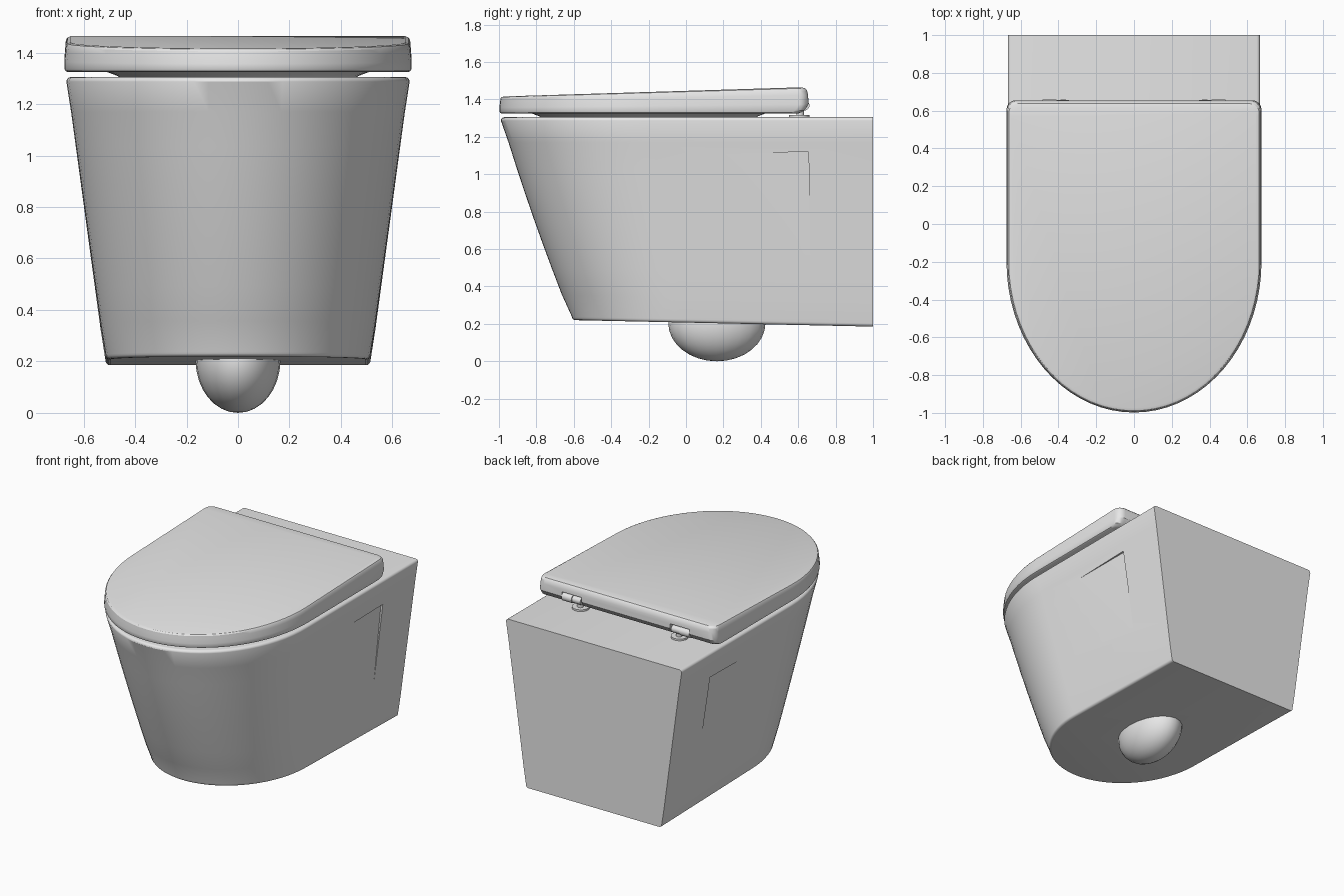
import bpy, bmesh, math
from mathutils import Vector

cube = bpy.data.objects.get("Cube")
if cube:
    bpy.data.objects.remove(cube, do_unlink=True)

ceramic = bpy.data.materials.new("ceramic_grey")
ceramic.use_nodes = True
GREY = (0.8, 0.8, 0.8, 1)
ceramic.diffuse_color = GREY
ceramic.node_tree.nodes["Principled BSDF"].inputs["Base Color"].default_value = GREY

TOP = 1.305


def make(name, bm):
    """Turn a bmesh into a linked object with outward normals."""
    bmesh.ops.recalc_face_normals(bm, faces=bm.faces[:])
    mesh = bpy.data.meshes.new(name)
    bm.to_mesh(mesh)
    bm.free()
    mesh.materials.append(ceramic)
    ob = bpy.data.objects.new(name, mesh)
    bpy.context.collection.objects.link(ob)
    return ob


def loft(name, rings):
    """Skin a stack of rings and cap both ends."""
    bm = bmesh.new()
    rows = [[bm.verts.new(p) for p in ring] for ring in rings]
    n = len(rows[0])
    for a, b in zip(rows, rows[1:]):
        for i in range(n):
            j = (i + 1) % n
            bm.faces.new((a[i], a[j], b[j], b[i]))
    bm.faces.new(rows[0])
    bm.faces.new(rows[-1])
    return make(name, bm)


def outline(hw, y0, front, back, r=0):
    """D shape: elliptical front, straight sides, optional rear corner radius."""
    half = []
    if r:
        for k in range(7):
            a = math.pi / 2 * (1 - k / 6)
            half.append((hw - r + r * math.cos(a), back - r + r * math.sin(a)))
    else:
        half.append((hw, back))
    steps = 18
    for k in range(steps):
        a = math.pi / 2 * k / steps
        half.append((hw * math.cos(a), y0 - (y0 - front) * math.sin(a)))
    return half + [(0, front)] + [(-x, y) for x, y in reversed(half)]


def cut(ob, cutter):
    """Subtract a cutter, then discard it."""
    mod = ob.modifiers.new("cut", 'BOOLEAN')
    mod.operation, mod.solver, mod.object = 'DIFFERENCE', 'EXACT', cutter
    bpy.context.view_layer.objects.active = ob
    bpy.ops.object.modifier_apply(modifier=mod.name)
    bpy.data.objects.remove(cutter, do_unlink=True)


def box(name, lo, hi):
    bm = bmesh.new()
    bmesh.ops.create_cube(bm, size=1)
    for v in bm.verts:
        v.co = [l + (c + 0.5) * (h - l) for c, l, h in zip(v.co, lo, hi)]
    return make(name, bm)


def rod(name, start, end, radius):
    """Cylinder between two points."""
    start, end = Vector(start), Vector(end)
    bm = bmesh.new()
    bmesh.ops.create_cone(bm, cap_ends=True, segments=24, radius1=radius,
                          radius2=radius, depth=(end - start).length)
    turn = (end - start).to_track_quat('Z', 'Y')
    for v in bm.verts:
        v.co = turn @ v.co + (start + end) / 2
    return make(name, bm)


# Bowl body: tapering shell with rounded rims and a slightly sloping underside
def floor_z(y):
    return 0.207 - 0.0217 * y


def body_ring(t, dz=0, inset=0):
    front = -0.61 - 0.38 * t - 0.06 * t * (1 - t) + inset
    plan = outline(0.515 + 0.152 * t - inset, -0.2 * t, front, 1)
    return [(x, y, floor_z(y) + (TOP - floor_z(y)) * t + dz) for x, y in plan]


R = 0.018
arc = [(R * (1 - math.cos(a)), R * (1 - math.sin(a)))
       for a in (math.pi / 2 * k / 4 for k in range(5))]
rings = [body_ring(0, dz, i) for dz, i in arc]
rings += [body_ring(k / 8) for k in range(1, 8)]
rings += [body_ring(1, -dz, i) for dz, i in reversed(arc)]
body = loft("bowl_body", rings)


# Tapered shallow recess on each flank, deepest at its upper rear corner
def flank(y, z, off=0):
    t = (z - floor_z(y)) / (TOP - floor_z(y))
    return Vector((0.515 + 0.152 * t + off, y, z))


corners = [(0.655, 1.12), (0.2, 1.11), (0.667, 0.55)]
for side in (1, -1):
    inner = [flank(y, z, d) for (y, z), d in zip(corners, (-0.014, 0.0005, 0.0005))]
    outer = [flank(y, z, 0.05) for y, z in corners]
    for p in inner + outer:
        p.x *= side
    cut(body, loft("recess_cutter", [inner, outer]))

# Outlet bulge under the body
bm = bmesh.new()
bmesh.ops.create_uvsphere(bm, u_segments=24, v_segments=16, radius=1)
for v in bm.verts:
    v.co = (v.co.x * 0.165, v.co.y * 0.26 + 0.165, v.co.z * 0.205 + 0.205)
outlet = make("outlet_bulge", bm)

# Seat showing in the gap under the lid
seat = loft("seat", [
    [(x, y, z) for x, y in outline(0.515 - i, -0.2, -0.83 + i, 0.43 - i, 0.15)]
    for z, i in ((TOP - 0.005, 0.06), (TOP + 0.005, 0.045), (1.327, 0))])

# Lid: rows of height fraction, edge inset and rear edge
LID_ROWS = [(0, 0.012, 0.6), (0.04, 0.004, 0.615), (0.12, 0, 0.635),
            (0.35, 0, 0.655), (0.7, 0.004, 0.653), (0.88, 0.006, 0.647),
            (0.96, 0.012, 0.637), (1, 0.024, 0.615)]
rings = []
for f, inset, back in LID_ROWS:
    plan = outline(0.675 - inset, -0.2, -0.998 + inset, back, 0.05)
    rings.append([(x, y, 1.325 + f * (0.121 + 0.0307 * y)) for x, y in plan])
lid = loft("lid", rings)

# Hinges: notch in the lid, barrel in two sections, post and foot disc
parts = [body, outlet, seat, lid]
for side, label in ((1, "left"), (-1, "right")):
    xs = sorted((0.335 * side, 0.485 * side))
    cut(lid, box("notch_cutter", (xs[0], 0.585, 1.29), (xs[1], 0.75, 1.405)))
    y, z = 0.632, 1.368
    parts += [
        rod(label + "_hinge_barrel", (0.41 * side, y, z), (0.485 * side, y, z), 0.028),
        rod(label + "_hinge_knuckle", (0.345 * side, y, z), (0.408 * side, y, z), 0.024),
        rod(label + "_hinge_post", (0.375 * side, 0.61, TOP), (0.375 * side, 0.61, z), 0.02),
        rod(label + "_hinge_foot", (0.375 * side, 0.605, TOP - 0.005),
            (0.375 * side, 0.605, TOP + 0.012), 0.055)]

# Smooth shading with crisp edges
bpy.ops.object.select_all(action='DESELECT')
for ob in parts:
    ob.select_set(True)
bpy.context.view_layer.objects.active = body
bpy.ops.object.shade_smooth_by_angle(angle=math.radians(30))
